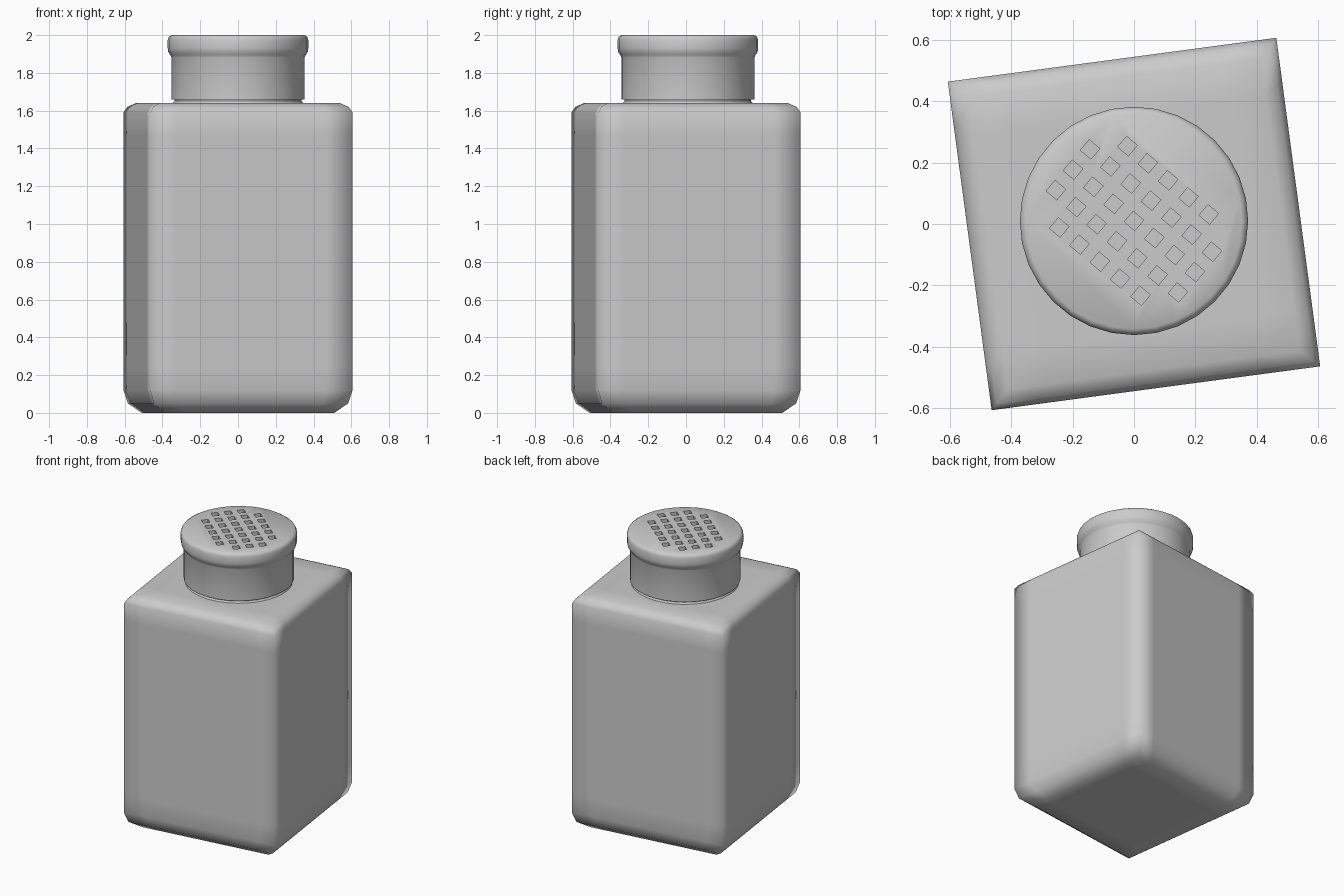
import bpy, bmesh, math
from mathutils import Matrix, Vector

cube = bpy.data.objects.get("Cube")
if cube:
    bpy.data.objects.remove(cube, do_unlink=True)

GREY = (0.6, 0.6, 0.6, 1)
grey = bpy.data.materials.new("plain grey")
grey.use_nodes = True
grey.diffuse_color = GREY
grey.node_tree.nodes["Principled BSDF"].inputs["Base Color"].default_value = GREY

CENTRE = Vector((0, 0.01, 0))
HALF = 0.54
HEIGHT = 1.64


def add_object(name, bm):
    bmesh.ops.recalc_face_normals(bm, faces=bm.faces)
    mesh = bpy.data.meshes.new(name)
    bm.to_mesh(mesh)
    bm.free()
    mesh.materials.append(grey)
    obj = bpy.data.objects.new(name, mesh)
    bpy.context.collection.objects.link(obj)
    return obj


def lathe(name, profile, segments=32):
    """Closed solid of revolution from (radius, height) points."""
    bm = bmesh.new()
    rings = []
    for r, z in profile:
        rings.append([bm.verts.new((CENTRE.x + r * math.cos(a), CENTRE.y + r * math.sin(a), z))
                      for a in (math.tau * i / segments for i in range(segments))])
    for low, high in zip(rings, rings[1:]):
        for i in range(segments):
            j = (i + 1) % segments
            bm.faces.new((low[i], low[j], high[j], high[i]))
    bm.faces.new(rings[0])
    bm.faces.new(rings[-1])
    return add_object(name, bm)


def smooth(obj, degrees):
    bpy.ops.object.select_all(action="DESELECT")
    obj.select_set(True)
    bpy.context.view_layer.objects.active = obj
    bpy.ops.object.shade_smooth_by_angle(angle=math.radians(degrees))


# Square body: box with support cuts, ends drawn in, softly shaded
bm = bmesh.new()
bmesh.ops.create_cube(bm, size=1, matrix=Matrix.Translation((0, 0, HEIGHT / 2))
                      @ Matrix.Diagonal((2 * HALF, 2 * HALF, HEIGHT, 1)))
taper = {0: 0.84, 0.05: 0.96, 0.12: 1, 1.59: 1, 1.62: 0.965, HEIGHT: 0.89}
cuts = [((0, 0, z), (0, 0, 1)) for z in (0.05, 0.12, 0.25, 1.47, 1.59, 1.62)]
for s in (-0.4, 0.4):
    cuts += [((s, 0, 0), (1, 0, 0)), ((0, s, 0), (0, 1, 0))]
for point, normal in cuts:
    bmesh.ops.bisect_plane(bm, geom=bm.verts[:] + bm.edges[:] + bm.faces[:],
                           plane_co=point, plane_no=normal)
for v in bm.verts:
    scale = next((k for z, k in taper.items() if abs(v.co.z - z) < 0.005), 1)
    v.co.x *= scale
    v.co.y *= scale
bmesh.ops.rotate(bm, verts=bm.verts, matrix=Matrix.Rotation(math.radians(7.6), 3, "Z"))
for f in bm.faces:
    f.smooth = True
body = add_object("body", bm)

# Short neck under the lid
neck = lathe("neck", [(0.35, 1.6), (0.345, 1.64), (0.335, 1.65), (0.335, 1.7)])
smooth(neck, 40)

# Lid with a rolled rim
lid = lathe("lid", [(0.352, 1.66), (0.352, 1.88), (0.358, 1.895), (0.369, 1.91),
                    (0.372, 1.93), (0.372, 1.975), (0.366, 1.991), (0.352, 2.0)])

# Slanted grid of square holes sunk into the lid
bm = bmesh.new()
turn = Matrix.Rotation(math.radians(-40), 4, "Z")
STEP = 0.0865
for row in range(-2, 3):
    reach = 2 if abs(row) == 2 else 3
    for col in range(-reach, reach + 1):
        place = Matrix.Translation(CENTRE + Vector((0, 0, 2))) @ turn
        bmesh.ops.create_cube(bm, size=0.045, matrix=place
                              @ Matrix.Translation((col * STEP, row * STEP, 0)))
cutter = add_object("hole_cutter", bm)
cutter.hide_render = True
mod = lid.modifiers.new("holes", "BOOLEAN")
mod.operation = "DIFFERENCE"
mod.solver = "EXACT"
mod.object = cutter
bpy.context.view_layer.objects.active = lid
bpy.ops.object.modifier_apply(modifier=mod.name)
bpy.data.objects.remove(cutter, do_unlink=True)
smooth(lid, 50)
